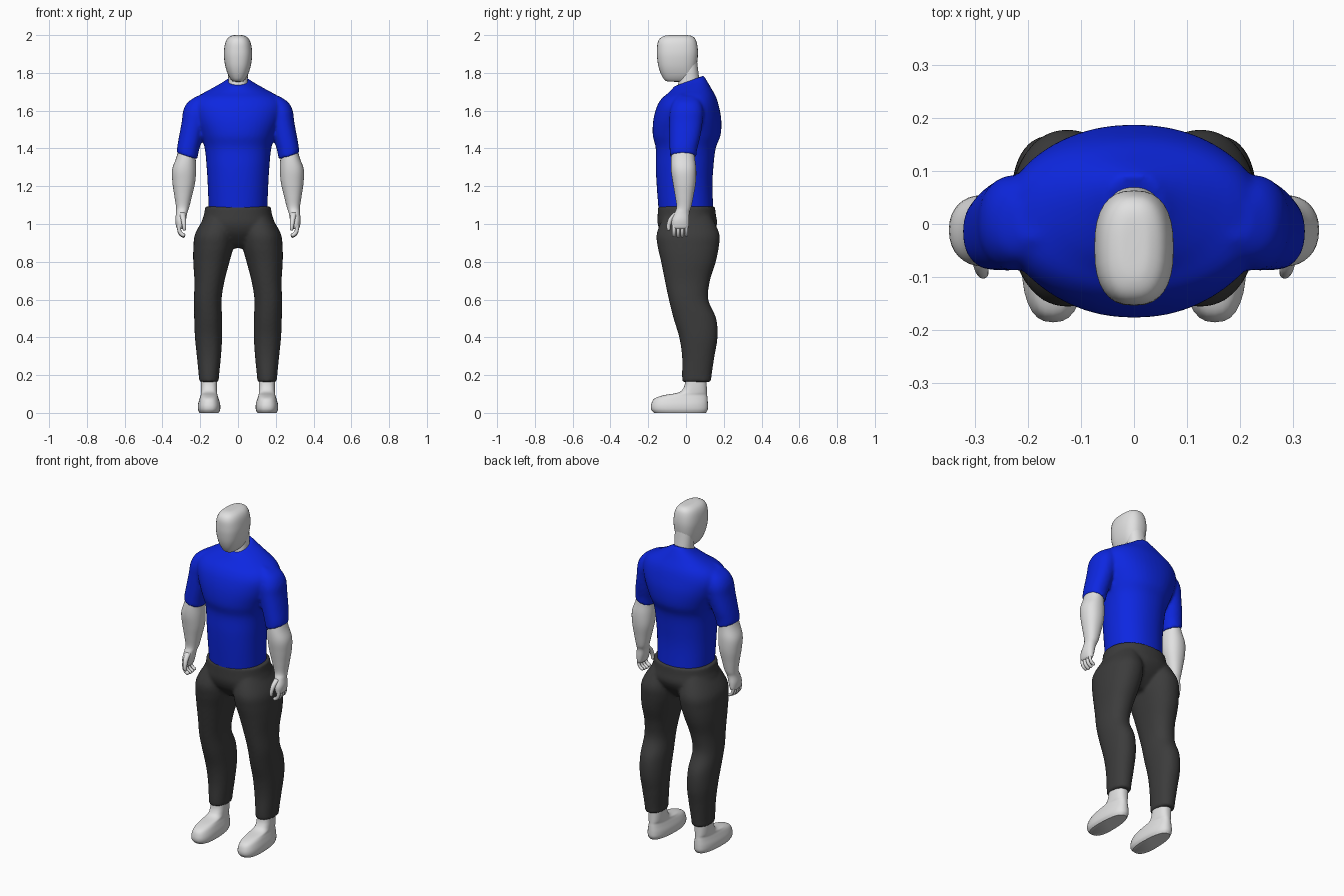
import bpy, bmesh, math


def material(name, rgb):
    m = bpy.data.materials.new(name)
    m.diffuse_color = (*rgb, 1)
    return m


BODY = material("pale grey", (0.75, 0.75, 0.75))
SHIRT = material("blue cloth", (0.004, 0.02, 0.75))
TROUSERS = material("charcoal cloth", (0.045, 0.045, 0.045))


def spline(rings, steps):
    """Catmull-Rom interpolation between cross-sections."""
    out = []
    for i in range(len(rings) - 1):
        a, b, c, d = (rings[max(0, min(len(rings) - 1, i + k))] for k in (-1, 0, 1, 2))
        for s in range(steps):
            t = s / steps
            out.append([0.5 * (2 * q + (r - p) * t + (2 * p - 5 * q + 4 * r - u) * t * t
                               + (3 * q - p - 3 * r + u) * t ** 3)
                        for p, q, r, u in zip(a, b, c, d)])
    out.append(list(rings[-1]))
    return out


def loft(bm, rings, side=1, power=2.2, taper=0, n=32, steps=5):
    """Ring = (x, y_front, y_back, z, half_width, z_tilt_x, z_tilt_y)."""
    rings = [tuple(r) + (0,) * (7 - len(r)) for r in rings]
    rows = []
    for x, y0, y1, z, rx, tx, ty in spline(rings, steps):
        row = []
        for k in range(n):
            a = 2 * math.pi * k / n
            c, s = (math.copysign(abs(f) ** (2 / power), f) for f in (math.cos(a), math.sin(a)))
            row.append(bm.verts.new((side * (x + rx * c * (1 - taper * s)),
                                     (y0 + y1) / 2 + (y1 - y0) / 2 * s, z + tx * c + ty * s)))
        rows.append(row)
    for p, q in zip(rows, rows[1:]):
        for k in range(n):
            bm.faces.new((p[k], p[(k + 1) % n], q[(k + 1) % n], q[k]))
    bm.faces.new(rows[0])
    bm.faces.new(rows[-1])


def finish(bm, name, mat, voxel=0, smooth=4):
    bmesh.ops.recalc_face_normals(bm, faces=bm.faces)
    me = bpy.data.meshes.new(name)
    bm.to_mesh(me)
    bm.free()
    me.materials.append(mat)
    ob = bpy.data.objects.new(name, me)
    bpy.context.collection.objects.link(ob)
    bpy.context.view_layer.objects.active = ob
    ob.select_set(True)
    if voxel:  # blend overlapping lofts into one cloth surface
        me.shade_smooth()
        r = ob.modifiers.new("blend", 'REMESH')
        r.mode, r.voxel_size, r.use_smooth_shade = 'VOXEL', voxel, True
        s = ob.modifiers.new("relax", 'SMOOTH')
        s.factor, s.iterations = 0.5, smooth
    else:
        bpy.ops.object.shade_smooth_by_angle(angle=math.radians(50))
    ob.select_set(False)


# Head and neck
bm = bmesh.new()
loft(bm, [(0, -.06, -.01, 1.753, .012), (0, -.105, .02, 1.757, .03), (0, -.128, .045, 1.785, .05),
          (0, -.145, .055, 1.83, .066), (0, -.153, .062, 1.88, .074), (0, -.154, .063, 1.92, .074),
          (0, -.150, .057, 1.96, .067), (0, -.135, .045, 1.985, .053), (0, -.105, .02, 1.998, .03),
          (0, -.06, -.03, 2.0, .008)], power=2.5)
finish(bm, "head", BODY)
bm = bmesh.new()
loft(bm, [(0, -.05, .08, 1.68, .058), (0, -.04, .073, 1.75, .052), (0, -.03, .066, 1.80, .052),
          (0, -.03, .058, 1.87, .052)])
finish(bm, "neck", BODY)

# Shirt: torso plus two short sleeves
bm = bmesh.new()
loft(bm, [(0, -.145, .145, 1.07, .155), (0, -.155, .140, 1.2, .160), (0, -.160, .145, 1.3, .166),
          (0, -.160, .157, 1.4, .176), (0, -.176, .183, 1.47, .198), (0, -.173, .187, 1.55, .230),
          (0, -.155, .175, 1.62, .245), (0, -.128, .158, 1.67, .220, 0, .005),
          (0, -.092, .130, 1.71, .150, 0, .015), (0, -.068, .102, 1.747, .075, 0, .026),
          (0, -.062, .092, 1.757, .060, 0, .028)], n=48)
for s in (-1, 1):
    loft(bm, [(.195, -.03, .04, 1.685, .03, -.012), (.205, -.065, .075, 1.655, .062, -.012),
              (.220, -.085, .092, 1.60, .070), (.232, -.088, .088, 1.54, .066),
              (.250, -.088, .075, 1.46, .063), (.264, -.087, .060, 1.40, .058, .008),
              (.270, -.085, .054, 1.358, .054, .016)], s)
finish(bm, "shirt", SHIRT, 0.009)

# Arms with palms, curled fingers and thumb
for s, label in ((1, "left"), (-1, "right")):
    bm = bmesh.new()
    loft(bm, [(.262, -.065, .043, 1.45, .043), (.274, -.078, .046, 1.36, .050),
              (.285, -.080, .054, 1.29, .063), (.287, -.070, .052, 1.22, .060),
              (.290, -.058, .040, 1.15, .047), (.293, -.050, .028, 1.09, .035),
              (.298, -.060, .018, 1.06, .030), (.304, -.075, .017, 1.02, .028),
              (.307, -.074, .014, .985, .020), (.307, -.066, .006, .974, .012)], s)
    for i in range(4):
        y, r = -.063 + .0215 * i, .0105 - .0007 * i
        path = [(.312, .99, 0), (.311, .962, .3), (.302, .944, .8), (.286, .934, 1.1)]
        rings = [(x, y - r, y + r, z + .004 * abs(i - 1.3), r * math.cos(a), -r * math.sin(a))
                 for x, z, a in path]
        rings.append((.281, y - r / 2, y + r / 2, .932 + .004 * abs(i - 1.3), r * .2, -r * .4))
        loft(bm, rings, s, 2, n=10, steps=3)
    loft(bm, [(.295, -.065, -.025, 1.06, .017), (.290, -.092, -.060, 1.03, .014),
              (.286, -.103, -.080, .995, .011), (.284, -.101, -.083, .972, .009),
              (.284, -.096, -.088, .965, .004)], s, 2, n=12, steps=3)
    finish(bm, label + "_arm", BODY)

# Trousers: hips plus two legs
bm = bmesh.new()
loft(bm, [(0, -.147, .153, 1.093, .174), (0, -.150, .158, 1.05, .180), (0, -.150, .164, 1.0, .195),
          (0, -.130, .140, .95, .190), (0, -.085, .095, .90, .120), (0, -.05, .06, .872, .06)], n=48)
for s in (-1, 1):
    loft(bm, [(.100, -.120, .135, 1.04, .075), (.122, -.155, .176, .95, .104),
              (.130, -.150, .174, .88, .106), (.141, -.132, .158, .80, .096),
              (.151, -.112, .127, .70, .080), (.160, -.091, .118, .60, .073),
              (.158, -.066, .160, .50, .074), (.156, -.036, .167, .40, .072),
              (.154, -.021, .151, .30, .064), (.154, -.021, .136, .20, .054),
              (.154, -.019, .133, .163, .052)], s)
finish(bm, "trousers", TROUSERS, 0.009)

# Feet
for s, label in ((1, "left"), (-1, "right")):
    bm = bmesh.new()
    loft(bm, [(.153, -.170, .105, 0, .050), (.153, -.184, .115, .018, .058),
              (.153, -.184, .116, .045, .058), (.153, -.168, .114, .075, .050),
              (.153, -.120, .112, .093, .044), (.153, -.040, .111, .108, .042),
              (.153, -.012, .110, .135, .042), (.153, -.003, .109, .175, .042),
              (.153, 0, .108, .22, .042)], s, 2.5, .1)
    finish(bm, label + "_foot", BODY)
